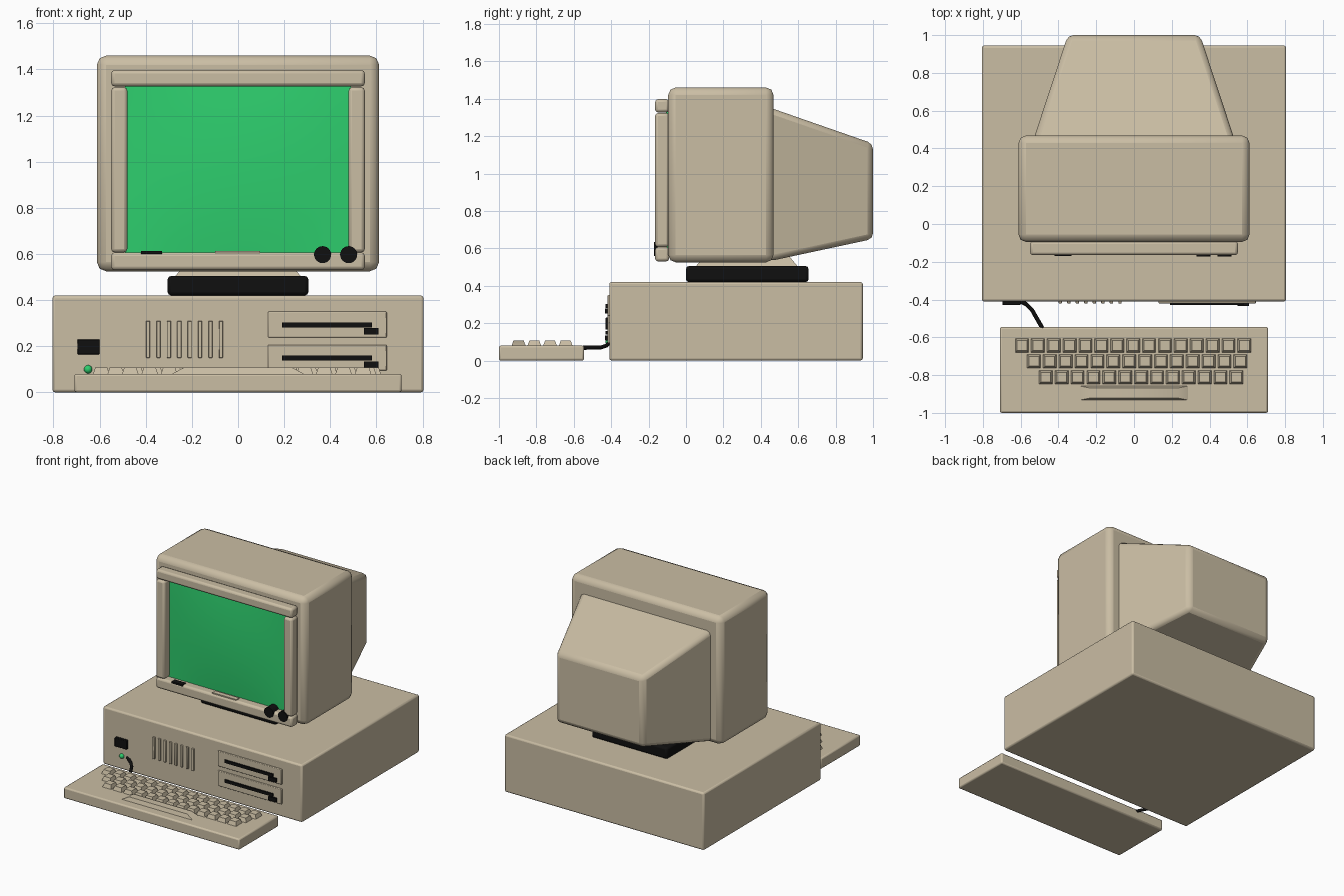
import bpy, bmesh, math
from mathutils import Vector

if "Cube" in bpy.data.objects:
    bpy.data.objects.remove(bpy.data.objects["Cube"])


def material(name, rgb):
    m = bpy.data.materials.new(name)
    m.diffuse_color = (*rgb, 1)
    m.use_nodes = True
    m.node_tree.nodes["Principled BSDF"].inputs["Base Color"].default_value = m.diffuse_color
    return m


BEIGE = material("beige plastic", (0.59, 0.51, 0.37))
BLACK = material("black plastic", (0.005, 0.005, 0.005))
GREEN = material("screen green", (0.027, 0.62, 0.155))


def finish(name, bm, mat, bevel=0, segments=2):
    bmesh.ops.recalc_face_normals(bm, faces=bm.faces)
    mesh = bpy.data.meshes.new(name)
    bm.to_mesh(mesh)
    bm.free()
    mesh.materials.append(mat)
    ob = bpy.data.objects.new(name, mesh)
    bpy.context.collection.objects.link(ob)
    if bevel:
        mod = ob.modifiers.new("rounded edges", 'BEVEL')
        mod.width, mod.segments = bevel, segments
    bpy.ops.object.select_all(action='DESELECT')
    ob.select_set(True)
    bpy.context.view_layer.objects.active = ob
    bpy.ops.object.shade_smooth_by_angle(angle=math.radians(35))
    return ob


def loft(bm, lower, upper):
    """Six-sided solid between two four-point outlines."""
    a = [bm.verts.new(p) for p in lower]
    b = [bm.verts.new(p) for p in upper]
    bm.faces.new(a)
    bm.faces.new(b)
    for i in range(4):
        j = (i + 1) % 4
        bm.faces.new((a[i], a[j], b[j], b[i]))


def rect(x0, x1, y0, y1, z):
    return [(x0, y0, z), (x1, y0, z), (x1, y1, z), (x0, y1, z)]


def box(name, x, y, z, mat=BEIGE, bevel=0, segments=2):
    bm = bmesh.new()
    loft(bm, rect(*x, *y, z[0]), rect(*x, *y, z[1]))
    return finish(name, bm, mat, bevel, segments)


def key(bm, cx, cy, w, d, z0, z1, inset_x, inset_y):
    loft(bm, rect(cx - w / 2, cx + w / 2, cy - d / 2, cy + d / 2, z0),
         rect(cx - w / 2 + inset_x, cx + w / 2 - inset_x,
              cy - d / 2 + inset_y, cy + d / 2 - inset_y, z1))


# System unit
box("system_case", (-0.805, 0.805), (-0.41, 0.945), (0, 0.42), BEIGE, 0.012)
for i in range(8):
    x = -0.39 + i * 0.0451
    box("vent_rib", (x - 0.009, x + 0.009), (-0.42, -0.40), (0.15, 0.31), BEIGE, 0.002, 1)
for z in (0.238, 0.094):
    box("drive_panel", (0.13, 0.645), (-0.42, -0.40), (z, z + 0.112), BEIGE, 0.004)
    box("drive_slot", (0.19, 0.58), (-0.43, -0.41), (z + 0.044, z + 0.065), BLACK)
    box("drive_latch", (0.547, 0.61), (-0.434, -0.41), (z + 0.013, z + 0.04), BLACK)
box("power_switch", (-0.697, -0.6), (-0.43, -0.40), (0.165, 0.23), BLACK, 0.004)

# Power light
bm = bmesh.new()
bmesh.ops.create_uvsphere(bm, u_segments=16, v_segments=10, radius=0.018)
bmesh.ops.translate(bm, verts=bm.verts, vec=(-0.65, -0.412, 0.10))
finish("power_light", bm, GREEN)

# Monitor stand
box("swivel_base", (-0.305, 0.305), (0.0, 0.655), (0.42, 0.505), BLACK, 0.015)
bm = bmesh.new()
loft(bm, rect(-0.275, 0.275, 0.05, 0.6, 0.50), rect(-0.225, 0.225, 0.1, 0.55, 0.56))
finish("swivel_neck", bm, BEIGE)

# Monitor body and tapering tube housing
box("monitor_body", (-0.612, 0.612), (-0.095, 0.468), (0.525, 1.46), BEIGE, 0.04)
bm = bmesh.new()
loft(bm,
     [(-0.535, 0.44, 0.53), (0.535, 0.44, 0.53), (0.535, 0.44, 1.355), (-0.535, 0.44, 1.355)],
     [(-0.35, 1.0, 0.65), (0.35, 1.0, 0.65), (0.35, 1.0, 1.16), (-0.35, 1.0, 1.16)])
finish("tube_housing", bm, BEIGE, 0.03)

# Screen frame bars
FRONT = (-0.165, -0.09)
box("frame_top", (-0.55, 0.55), FRONT, (1.327, 1.397), BEIGE, 0.015)
box("frame_bottom", (-0.55, 0.55), FRONT, (0.53, 0.607), BEIGE, 0.015)
for s in (-1, 1):
    box("frame_side", tuple(sorted((s * 0.55, s * 0.48))), FRONT, (0.607, 1.323), BEIGE, 0.015)

# Gently bulging glass
bm = bmesh.new()
bmesh.ops.create_grid(bm, x_segments=12, y_segments=12, size=1)
for v in bm.verts:
    u, w = v.co.x, v.co.y
    v.co = Vector((u * 0.49, -0.105 - 0.02 * (1 - u * u) * (1 - w * w), 0.967 + w * 0.368))
rim = [e for e in bm.edges if e.is_boundary]
back = bmesh.ops.extrude_edge_only(bm, edges=rim)["geom"]
for v in back:
    if isinstance(v, bmesh.types.BMVert):
        v.co.y = -0.08
finish("screen", bm, GREEN)

# Controls on the lower frame
for x in (0.367, 0.48):
    bm = bmesh.new()
    bmesh.ops.create_cone(bm, cap_ends=True, segments=24, radius1=0.037, radius2=0.037, depth=0.07)
    for v in bm.verts:
        v.co = Vector((v.co.x + x, v.co.z - 0.136, v.co.y + 0.597))
    finish("control_knob", bm, BLACK)
box("monitor_switch", (-0.42, -0.33), (-0.17, -0.13), (0.6, 0.613), BLACK)
box("blank_badge", (-0.1, 0.095), (-0.155, -0.12), (0.59, 0.613), BEIGE)

# Keyboard
box("keyboard_case", (-0.71, 0.71), (-1.0, -0.545), (0, 0.08), BEIGE, 0.01)
bm = bmesh.new()
for start, y, count in ((-0.593, -0.643, 15), (-0.53, -0.727, 14), (-0.467, -0.811, 13)):
    for i in range(count):
        key(bm, start + i * 0.0841, y, 0.074, 0.076, 0.075, 0.108, 0.011, 0.012)
finish("keys", bm, BEIGE)
bm = bmesh.new()
key(bm, 0, -0.895, 0.59, 0.078, 0.075, 0.108, 0.06, 0.012)
finish("space_bar", bm, BEIGE)

# Keyboard cable
curve = bpy.data.curves.new("keyboard_cable", 'CURVE')
curve.dimensions = '3D'
curve.bevel_depth, curve.bevel_resolution, curve.use_fill_caps = 0.011, 2, True
path = [(-0.61, -0.405, 0.10), (-0.57, -0.425, 0.08), (-0.54, -0.455, 0.07), (-0.48, -0.56, 0.068)]
spline = curve.splines.new('POLY')
spline.points.add(len(path) - 1)
for p, co in zip(spline.points, path):
    p.co = (*co, 1)
curve.materials.append(BLACK)
bpy.context.collection.objects.link(bpy.data.objects.new("keyboard_cable", curve))
